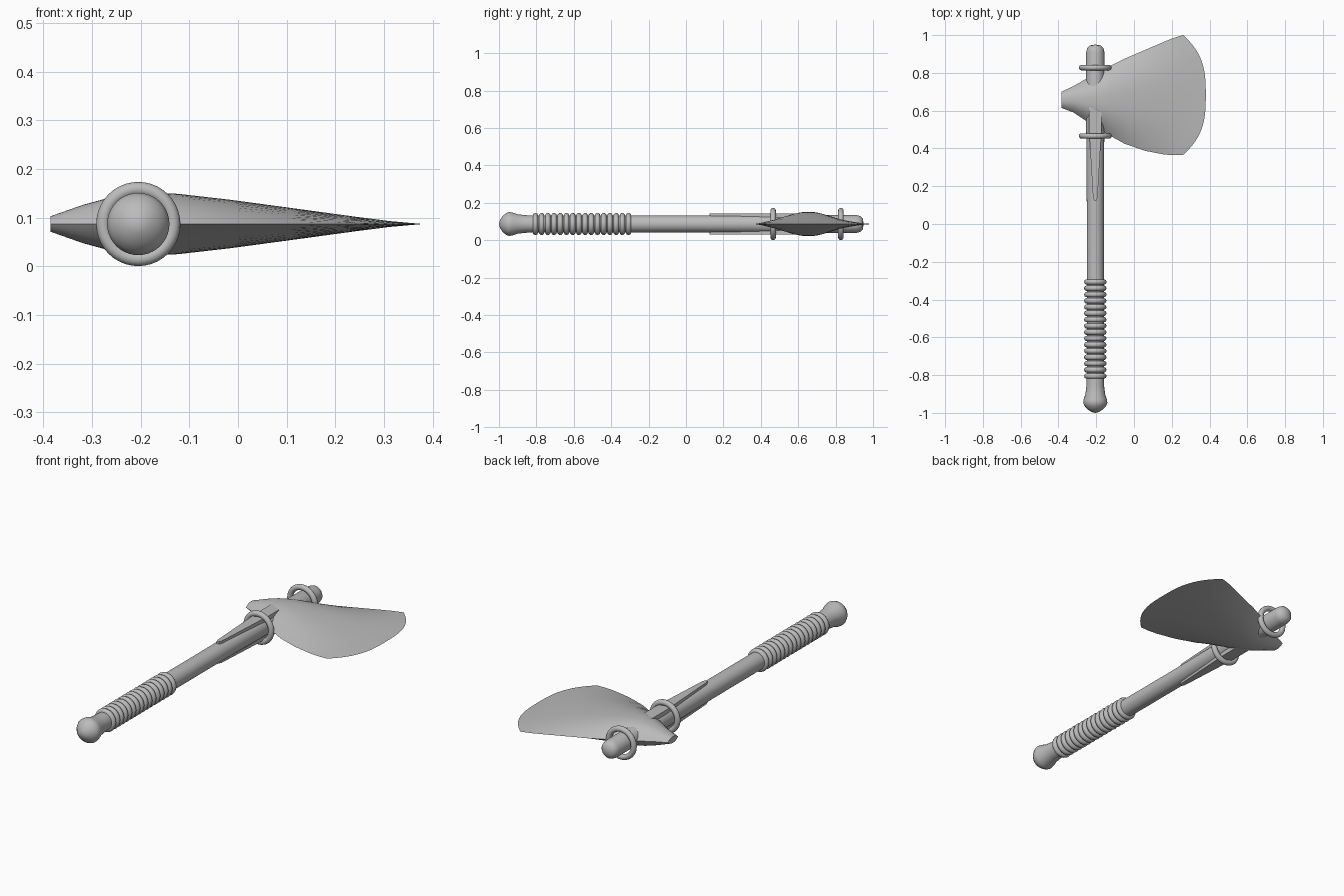
import bpy, bmesh, math

cube = bpy.data.objects.get("Cube")
if cube:
    bpy.data.objects.remove(cube, do_unlink=True)

AXIS_X, AXIS_Z = -0.205, 0.087

grey = bpy.data.materials.new("plain grey")
grey.use_nodes = True
grey.diffuse_color = (0.5, 0.5, 0.5, 1)
grey.node_tree.nodes["Principled BSDF"].inputs["Base Color"].default_value = (0.5, 0.5, 0.5, 1)


def finish(name, bm, angle=40):
    bmesh.ops.remove_doubles(bm, verts=bm.verts, dist=0.0002)
    bmesh.ops.recalc_face_normals(bm, faces=bm.faces)
    mesh = bpy.data.meshes.new(name)
    bm.to_mesh(mesh)
    bm.free()
    obj = bpy.data.objects.new(name, mesh)
    bpy.context.collection.objects.link(obj)
    mesh.materials.append(grey)
    bpy.ops.object.select_all(action="DESELECT")
    obj.select_set(True)
    bpy.context.view_layer.objects.active = obj
    bpy.ops.object.shade_smooth_by_angle(angle=math.radians(angle))
    return obj


def bridge(bm, rows, closed):
    """Skin neighbouring rows of vertices with quads."""
    for a, b in zip(rows, rows[1:]):
        n = len(a)
        for i in range(n if closed else n - 1):
            j = (i + 1) % n
            bm.faces.new((a[i], a[j], b[j], b[i]))


def lathe(name, profile, loop=False, sides=40):
    """Spin (y, radius) points around the handle axis."""
    bm = bmesh.new()
    rows = []
    for y, r in profile:
        rows.append([bm.verts.new((AXIS_X + r * math.cos(k * math.tau / sides), y,
                                   AXIS_Z + r * math.sin(k * math.tau / sides)))
                     for k in range(sides)])
    if loop:
        rows.append(rows[0])
    bridge(bm, rows, True)
    return finish(name, bm)


def ring(name, y, major, minor, steps=14):
    turn = [k * math.tau / steps for k in range(steps)]
    return lathe(name, [(y + minor * math.sin(a), major + minor * math.cos(a)) for a in turn], True)


# Handle with flared pommel and rounded tip
lathe("handle", [(-1, 0), (-0.995, 0.02), (-0.98, 0.043), (-0.963, 0.057), (-0.947, 0.064),
                 (-0.93, 0.062), (-0.9, 0.052), (-0.86, 0.047), (-0.8, 0.045),
                 (0.1, 0.045), (0.5, 0.048), (0.91, 0.048), (0.93, 0.043),
                 (0.945, 0.03), (0.95, 0)])

# Grip rings
for i in range(16):
    ring(f"grip_ring_{i + 1}", -0.307 - i * 0.0332, 0.045, 0.0145, 10)

# Loose collars on both sides of the head
ring("front_collar", 0.466, 0.072, 0.0145)
ring("back_collar", 0.828, 0.072, 0.0145)

# Tapered langet strips, above and below the handle
for name, side in (("upper_langet", 1), ("lower_langet", -1)):
    bm = bmesh.new()
    outline = [(-0.006, 0.125), (0.006, 0.125), (0.012, 0.14), (0.033, 0.5),
               (0.033, 0.62), (-0.033, 0.62), (-0.033, 0.5), (-0.012, 0.14)]
    rows = [[bm.verts.new((AXIS_X + x, y, AXIS_Z + side * h)) for x, y in outline]
            for h in (0.02, 0.057)]
    bridge(bm, rows, True)
    for row in rows:
        bm.faces.new(row)
    finish(name, bm, 30)

# Head: lens-shaped sections lofted from the poll to the bowed cutting edge
stations = [(-0.385, 0.615, 0.70), (-0.32, 0.59, 0.73), (-0.26, 0.55, 0.765),
            (-0.2, 0.51, 0.80), (-0.14, 0.475, 0.83), (-0.05, 0.425, 0.875),
            (0.06, 0.387, 0.922), (0.16, 0.368, 0.965), (0.21, 0.364, 0.985),
            (0.26, 0.366, 1.0)]
thickness = [(-0.385, 0.016), (-0.32, 0.039), (-0.26, 0.056), (-0.2, 0.065),
             (-0.14, 0.064), (0, 0.048), (0.16, 0.026), (0.3, 0.007), (0.385, 0)]


def half_thickness(x):
    for (x0, h0), (x1, h1) in zip(thickness, thickness[1:]):
        if x <= x1:
            return h0 + (h1 - h0) * (x - x0) / (x1 - x0)
    return 0


bm = bmesh.new()
COLS = 28
poll = []
for side in (1, -1):
    rows = []
    for base, low, high in stations:
        row = []
        s = (base + 0.385) / 0.645
        for k in range(COLS + 1):
            t = -math.cos(math.pi * k / COLS)
            x = base + 0.12 * s ** 2 * (1 - abs(t) ** 3)
            y = (low + high) / 2 + t * (high - low) / 2
            h = 0 if base == stations[-1][0] else half_thickness(x) * (1 - abs(t) ** 2.5)
            row.append(bm.verts.new((x, y, AXIS_Z + side * h)))
        rows.append(row)
    bridge(bm, rows, False)
    poll.append(rows[0])
bridge(bm, poll, False)
finish("axe_head", bm, 35)
